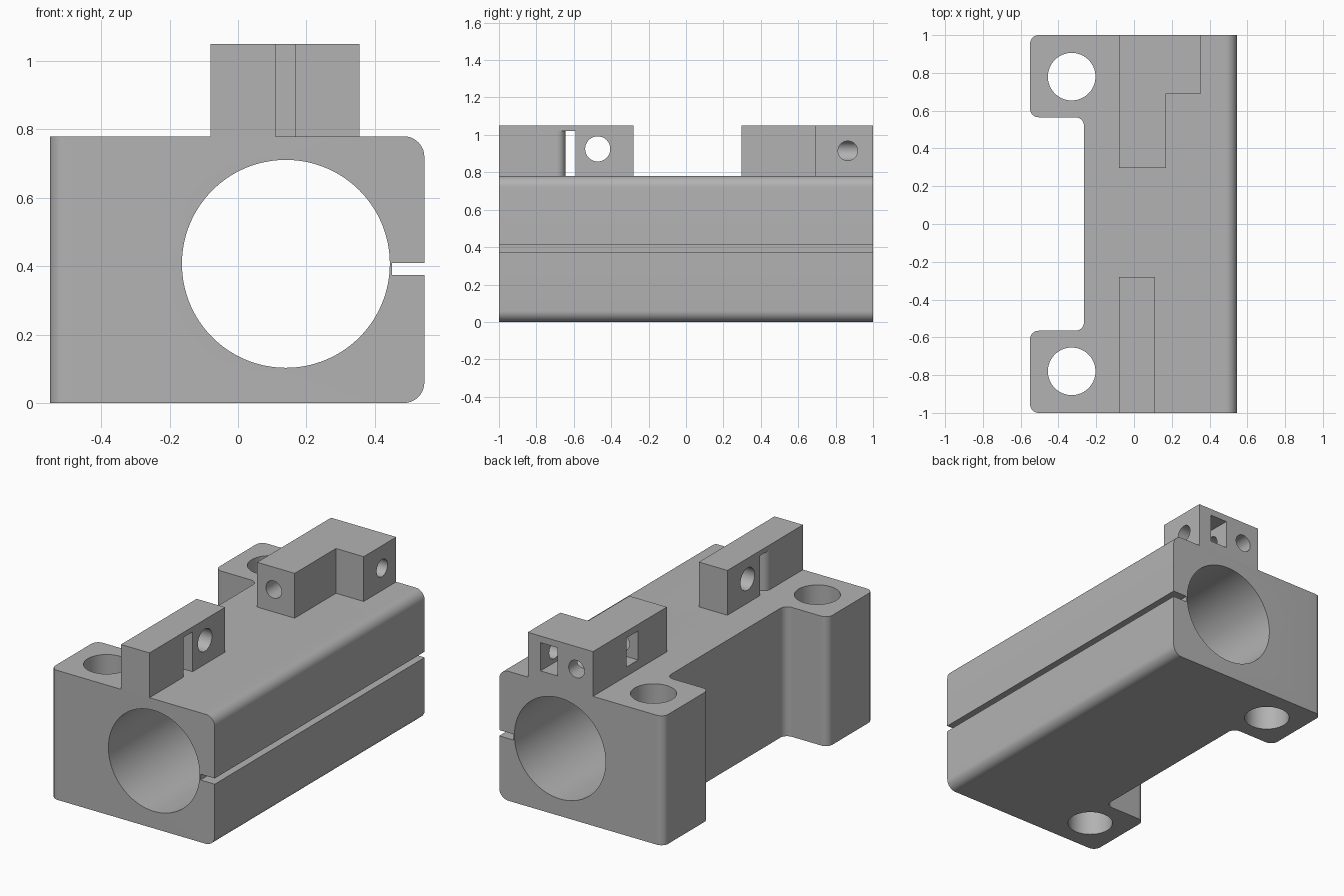
import bpy, bmesh, math
from mathutils import Vector

if "Cube" in bpy.data.objects:
    bpy.data.objects.remove(bpy.data.objects["Cube"])

grey = bpy.data.materials.new("plain grey")
grey.use_nodes = True
COLOUR = (0.45, 0.45, 0.45, 1)
grey.diffuse_color = COLOUR
grey.node_tree.nodes["Principled BSDF"].inputs["Base Color"].default_value = COLOUR

# Axis helpers: place a 2D point plus a depth in 3D
PLACE = {
    "X": lambda a, b, d: (d, a, b),
    "Y": lambda a, b, d: (a, d, b),
    "Z": lambda a, b, d: (a, b, d),
}


def rounded(corners, steps=10):
    """Round each (a, b, radius) corner of a right-angled outline."""
    out = []
    for i, (a, b, r) in enumerate(corners):
        p = Vector((a, b))
        if r == 0:
            out.append(p)
            continue
        before = (Vector(corners[i - 1][:2]) - p).normalized() * r
        after = (Vector(corners[(i + 1) % len(corners)][:2]) - p).normalized() * r
        for k in range(steps + 1):
            t = math.pi / 2 * k / steps
            out.append(p + before * (1 - math.sin(t)) + after * (1 - math.cos(t)))
    return out


def circle(a, b, r, n=64):
    return [(a + r * math.cos(2 * math.pi * k / n), b + r * math.sin(2 * math.pi * k / n))
            for k in range(n)]


def rect(a0, a1, b0, b1):
    return [(a0, b0), (a1, b0), (a1, b1), (a0, b1)]


def prism(name, outline, axis, lo, hi):
    """Extrude a 2D outline along an axis."""
    bm = bmesh.new()
    face = bm.faces.new([bm.verts.new(PLACE[axis](p[0], p[1], lo)) for p in outline])
    moved = bmesh.ops.extrude_face_region(bm, geom=[face])["geom"]
    bmesh.ops.translate(bm, vec=PLACE[axis](0, 0, hi - lo),
                        verts=[v for v in moved if isinstance(v, bmesh.types.BMVert)])
    bmesh.ops.recalc_face_normals(bm, faces=bm.faces)
    mesh = bpy.data.meshes.new(name)
    bm.to_mesh(mesh)
    bm.free()
    mesh.materials.append(grey)
    obj = bpy.data.objects.new(name, mesh)
    bpy.context.collection.objects.link(obj)
    return obj


def activate(obj):
    bpy.ops.object.select_all(action="DESELECT")
    obj.select_set(True)
    bpy.context.view_layer.objects.active = obj


def combine(obj, tool, operation="DIFFERENCE"):
    """Apply a boolean and drop the tool."""
    tool.hide_render = True
    activate(obj)
    mod = obj.modifiers.new("cut", "BOOLEAN")
    mod.operation, mod.solver, mod.object = operation, "EXACT", tool
    bpy.ops.object.modifier_apply(modifier=mod.name)
    bpy.data.objects.remove(tool)


def cut(obj, outline, axis, lo, hi):
    combine(obj, prism("cutter", outline, axis, lo, hi))


LEFT, RIGHT, INNER, TOP, HIGH = -0.55, 0.545, -0.265, 0.78, 1.05
ARM, R = 0.565, 0.045

# Clamp body: plan with two mounting arms, long edges rounded on one side
body = prism("clamp_body", rounded([
    (LEFT, -1, R), (RIGHT, -1, 0), (RIGHT, 1, 0), (LEFT, 1, R),
    (LEFT, ARM, R), (INNER, ARM, R), (INNER, -ARM, R), (LEFT, -ARM, R)]), "Z", 0, TOP)
section = rounded([(-1, 0, 0), (RIGHT, 0, 0.06), (RIGHT, TOP, 0.06), (-1, TOP, 0)])
combine(body, prism("section", section, "Y", -1.2, 1.2), "INTERSECT")

# Main bore, side slit and mounting holes
cut(body, circle(0.14, 0.407, 0.304, 128), "Y", -1.1, 1.1)
cut(body, rect(0.45, 0.7, 0.375, 0.41), "Y", -1.1, 1.1)
for side in (-1, 1):
    cut(body, circle(-0.33, side * 0.78, 0.126), "Z", -0.1, 1)

# Front block: cross hole and strap slot with flared wall
front = prism("front_block", rect(-0.08, 0.11, -1, -0.28), "Z", TOP, HIGH)
cut(front, circle(-0.472, 0.925, 0.067), "X", -0.3, 0.3)
flare = rounded([(-0.08, -0.645, R), (0.11, -0.645, R), (0.11, -0.75, 0), (-0.08, -0.75, 0)])
slot = prism("slot", rect(-0.08 - 0.02, 0.11 + 0.02, -0.7, -0.59), "Z", TOP - 0.05, 1.02)
combine(slot, prism("flare", flare, "Z", TOP - 0.1, 1.1))
combine(front, slot)

# Rear block: L-shaped, two bolt holes, each with a square nut pocket
rear = prism("rear_block", [(-0.08, 0.297), (0.17, 0.297), (0.17, 0.69), (0.355, 0.69),
                            (0.355, 1), (-0.08, 1)], "Z", TOP, HIGH)
cut(rear, circle(0.03, 0.915, 0.052), "Y", 0.2, 1.1)
cut(rear, circle(0.865, 0.915, 0.052), "X", 0.03, 0.5)
cut(rear, rect(0.155, 0.27, 0.84, 1.01), "Y", 0.78, 1.1)
cut(rear, rect(0.57, 0.68, 0.835, 1.01), "X", -0.2, 0.1)

for obj in (body, front, rear):
    activate(obj)
    bpy.ops.object.shade_smooth_by_angle(angle=math.radians(30))
